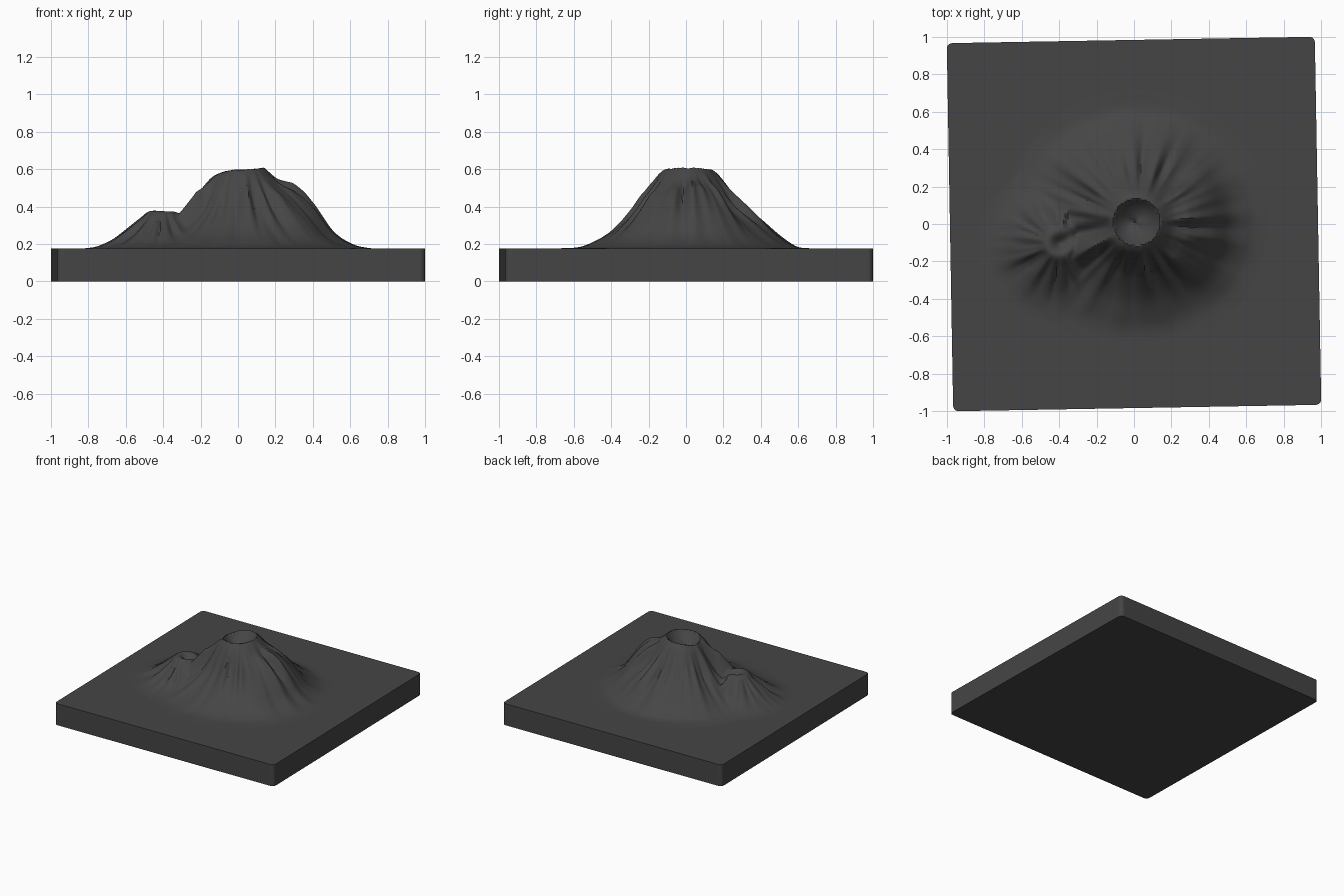
import bpy, bmesh, math
from mathutils import Vector, Matrix, noise

if "Cube" in bpy.data.objects:
    bpy.data.objects.remove(bpy.data.objects["Cube"])

BASE = 0.17          # top of the slab
HALF, R = 0.9835, 0.03   # slab half side and corner radius
CX, CY, RIM = 0.015, 0.01, 0.125   # crater

# Flank heights at fixed distances from the crater centre, per direction
DIST = [0.125, 0.16, 0.20, 0.25, 0.30, 0.40, 0.50, 0.60, 0.70]
EAST = [0.610, 0.572, 0.530, 0.495, 0.460, 0.365, 0.250, 0.195, 0.17]
NORTH = [0.600, 0.575, 0.530, 0.470, 0.420, 0.330, 0.240, 0.178, 0.17]
WEST = [0.575, 0.555, 0.505, 0.445, 0.395, 0.310, 0.245, 0.200, 0.17]
SOUTH = [0.600, 0.565, 0.500, 0.415, 0.350, 0.262, 0.210, 0.177, 0.17]
VENT = Vector((-0.40, -0.10))
VD = [0.0, 0.07, 0.13, 0.20, 0.28, 0.36, 0.42]
VH = [0.38, 0.378, 0.325, 0.268, 0.215, 0.182, 0.17]
PATH = [Vector(p) for p in ((-0.13, -0.01), (-0.29, -0.04), (-0.39, -0.105))]


def curve(xs, ys, x):
    """Smooth interpolation through a profile."""
    if x <= xs[0]:
        return ys[0]
    if x >= xs[-1]:
        return ys[-1]
    i = max(k for k in range(len(xs) - 1) if xs[k] <= x)

    def slope(k):
        a, b = max(k - 1, 0), min(k + 1, len(xs) - 1)
        return (ys[b] - ys[a]) / (xs[b] - xs[a])
    w = xs[i + 1] - xs[i]
    t = (x - xs[i]) / w
    return ((2*t**3 - 3*t**2 + 1) * ys[i] + (t**3 - 2*t**2 + t) * w * slope(i)
            + (3*t**2 - 2*t**3) * ys[i + 1] + (t**3 - t**2) * w * slope(i + 1))


def smooth_max(a, b, k=0.025):
    h = max(k - abs(a - b), 0) / k
    return max(a, b) + h * h * k / 4


def path_distance(p):
    best = 9
    for a, b in zip(PATH, PATH[1:]):
        t = max(0, min(1, (p - a).dot(b - a) / (b - a).length_squared))
        best = min(best, (p - a - (b - a) * t).length)
    return best


def flutes(a, r, seed):
    """Radial gullies running down the flank."""
    n = noise.noise(Vector((math.cos(a) * 3.2, math.sin(a) * 3.2, seed + r * 1.5)))
    n += 0.6 * noise.noise(Vector((math.cos(a) * 7, math.sin(a) * 7, seed + 4 + r * 2)))
    return n


def height(x, y):
    dx, dy = x - CX, y - CY
    r, a = math.hypot(dx, dy), math.atan2(dy, dx)
    c, s = math.cos(a), math.sin(a)
    ground = BASE + 0.0015 * noise.noise(Vector((x * 14, y * 14, 2)))
    # main cone, blended between the four directions
    rr = max(r, RIM)
    flank = (c * c * curve(DIST, EAST if c > 0 else WEST, rr)
             + s * s * curve(DIST, NORTH if s > 0 else SOUTH, rr))
    mid = min(1, max(0, (r - RIM) / 0.15))
    flank += 0.30 * flutes(a, r, 1) * max(flank - BASE, 0) * mid * min(1, (0.62 - flank) / 0.2)
    # side cone with its own gullies
    q = Vector((x, y)) - VENT
    side = curve(VD, VH, q.length)
    qa = math.atan2(q.y, q.x)
    if q.length > 0.08:
        side += 0.35 * flutes(qa, q.length, 9) * (side - BASE) * min(1, (q.length - 0.08) / 0.12)
    h = smooth_max(flank, side)
    # channel between the crater and the side vent
    if r > RIM:
        d = path_distance(Vector((x, y)))
        h -= 0.032 * math.exp(-(d / 0.038) ** 2) * min(1, (r - RIM) / 0.04)
        h -= 0.012 * math.exp(-(q.length / 0.05) ** 2)
    else:
        # crater bowl
        h -= 0.085 * (1 - (r / RIM) ** 2) ** 0.9
    return max(h, ground) if h < BASE + 0.002 else h


# Terrain surface with rounded slab corners, slightly turned
bm = bmesh.new()
bmesh.ops.create_grid(bm, x_segments=230, y_segments=230, size=HALF)
turn = Matrix.Rotation(math.radians(1.0), 3, 'Z')
for v in bm.verts:
    u, w = abs(v.co.x) - (HALF - R), abs(v.co.y) - (HALF - R)
    if u > 0 and w > 0:
        k = max(u, w) / math.hypot(u, w)
        v.co.x = math.copysign(HALF - R + u * k, v.co.x)
        v.co.y = math.copysign(HALF - R + w * k, v.co.y)
    v.co = turn @ v.co
    v.co.z = height(v.co.x, v.co.y)

# Slab sides and underside
rim_edges = [e for e in bm.edges if e.is_boundary]
new = bmesh.ops.extrude_edge_only(bm, edges=rim_edges)["geom"]
for g in new:
    if isinstance(g, bmesh.types.BMVert):
        g.co.z = 0
bmesh.ops.holes_fill(bm, edges=[e for e in bm.edges if e.is_boundary], sides=0)
bmesh.ops.recalc_face_normals(bm, faces=bm.faces)

mesh = bpy.data.meshes.new("volcano_terrain")
bm.to_mesh(mesh)
bm.free()
obj = bpy.data.objects.new("volcano_terrain", mesh)
bpy.context.collection.objects.link(obj)

mat = bpy.data.materials.new("dark grey rock")
mat.diffuse_color = (0.06, 0.06, 0.06, 1)
mat.use_nodes = True
mat.node_tree.nodes["Principled BSDF"].inputs["Base Color"].default_value = mat.diffuse_color
mesh.materials.append(mat)

bpy.context.view_layer.objects.active = obj
obj.select_set(True)
bpy.ops.object.shade_smooth_by_angle(angle=math.radians(40))
